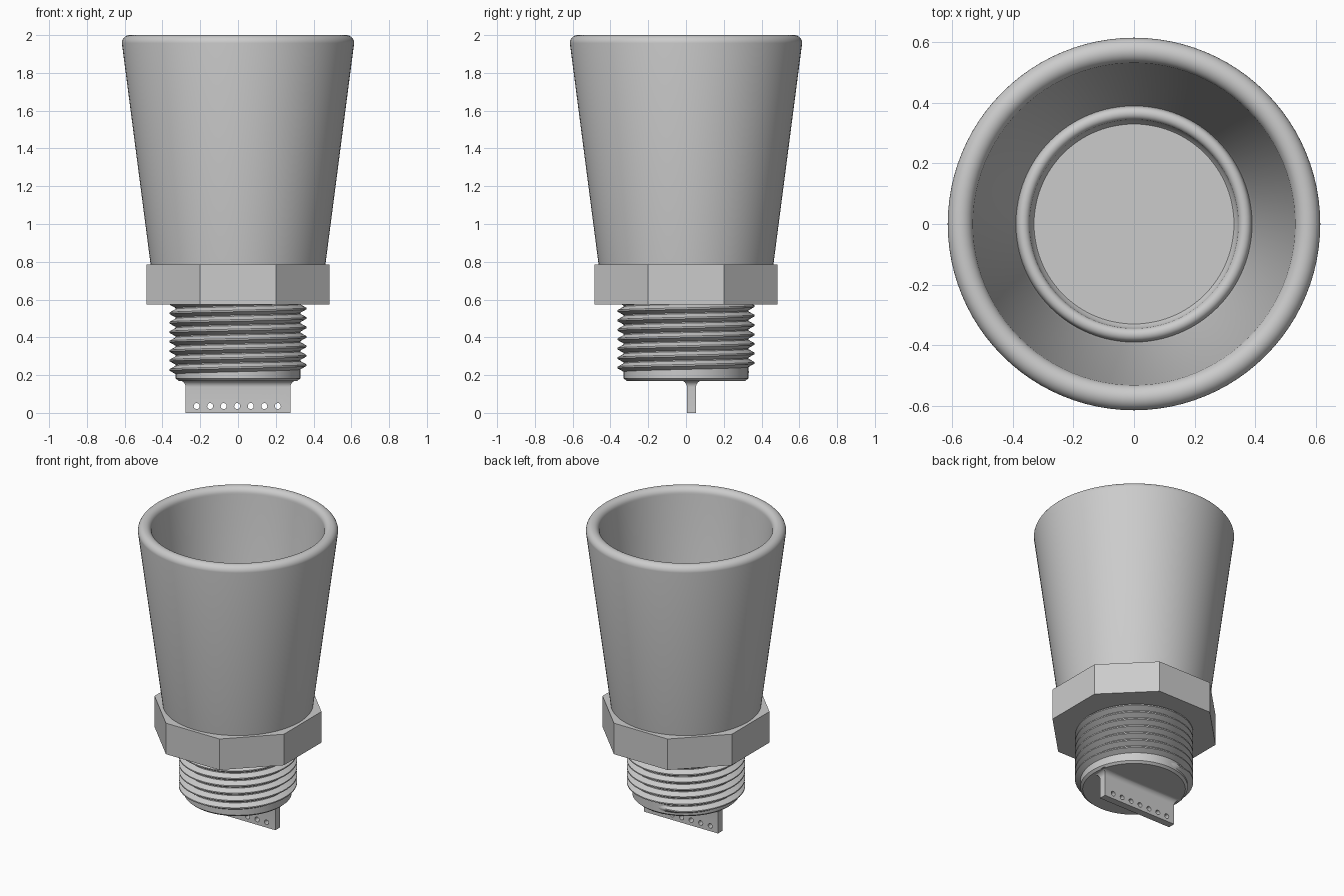
import bpy, bmesh, math
from math import sin, cos, pi, radians

default = bpy.data.objects.get("Cube")
if default:
    bpy.data.objects.remove(default)

grey = bpy.data.materials.new("light_grey")
grey.use_nodes = True
COLOUR = (0.6, 0.6, 0.6, 1)
grey.diffuse_color = COLOUR
grey.node_tree.nodes["Principled BSDF"].inputs["Base Color"].default_value = COLOUR


def finish(name, bm, angle=None):
    """Turn a bmesh into a named object, optionally smooth below an angle."""
    bmesh.ops.recalc_face_normals(bm, faces=bm.faces)
    mesh = bpy.data.meshes.new(name)
    bm.to_mesh(mesh)
    bm.free()
    mesh.materials.append(grey)
    obj = bpy.data.objects.new(name, mesh)
    bpy.context.collection.objects.link(obj)
    if angle:
        bpy.ops.object.select_all(action='DESELECT')
        bpy.context.view_layer.objects.active = obj
        obj.select_set(True)
        bpy.ops.object.shade_smooth_by_angle(angle=radians(angle))
    return obj


def bridge(bm, rings, closed=True):
    """Join successive rings of vertices with quads."""
    for low, high in zip(rings, rings[1:]):
        n = len(low)
        for i in range(n if closed else n - 1):
            j = (i + 1) % n
            bm.faces.new((low[i], low[j], high[j], high[i]))


def revolve(name, profile, sides, turn=0.0, angle=None):
    """Lathe (radius, height) points around z and cap both ends."""
    bm = bmesh.new()
    steps = [turn + 2 * pi * i / sides for i in range(sides)]
    rings = [[bm.verts.new((r * cos(a), r * sin(a), z)) for a in steps]
             for r, z in profile]
    bridge(bm, rings)
    bm.faces.new(rings[0])
    bm.faces.new(rings[-1])
    return finish(name, bm, angle)


def arc(r, z, radius, start, end, steps=10):
    return [(r + radius * cos(radians(start + (end - start) * i / steps)),
             z + radius * sin(radians(start + (end - start) * i / steps)))
            for i in range(steps + 1)]


# Tapered cup with a rounded rim, an inner bead and a flat floor
cup = [(0.462, 0.78)]
cup += arc(0.573, 1.958, 0.042, 0, 180, 14)
cup += [(0.397, 0.9), (0.39, 0.875)]
cup += arc(0.366, 0.88, 0.022, 0, 180)
cup += [(0.342, 0.865), (0.33, 0.85)]
revolve("tapered_cup", cup, 96, angle=35)

# Octagonal nut with flats facing the axes
revolve("octagonal_nut", [(0.525, 0.575), (0.525, 0.785)], 8, turn=pi / 8)

# Core of the threaded stem, chamfered at the bottom
revolve("threaded_stem", [(0.315, 0.17), (0.33, 0.183), (0.33, 0.58)], 96, angle=30)

# Helical thread ridge that fades in at its start
PITCH, STEPS, TURNS = 0.05, 72, 7.6
bm = bmesh.new()
sections = []
for i in range(int(STEPS * TURNS) + 1):
    a = pi / 2 + 2 * pi * i / STEPS
    z = 0.215 + PITCH * i / STEPS
    crest = 0.325 + 0.038 * min(1, i / 6)
    sections.append([bm.verts.new((r * cos(a), r * sin(a), z + dz * PITCH))
                     for r, dz in ((0.325, -0.5), (crest, -0.08),
                                   (crest, 0.08), (0.325, 0.5))])
bridge(bm, sections)
bm.faces.new(sections[0])
bm.faces.new(sections[-1])
finish("screw_thread", bm, 30)

# Flat tab under the stem, flaring into it with a fillet
FILLET, TAB_Y = 0.036, 0.029
bm = bmesh.new()
levels = [(0, 0.0)]
for i in range(9):
    t = pi / 2 * i / 8
    levels.append((FILLET * (1 - cos(t)), 0.172 - FILLET + FILLET * sin(t)))
rings = [[bm.verts.new((sx * (0.277 + grow), TAB_Y + sy * (0.024 + grow), z))
          for sx, sy in ((-1, -1), (1, -1), (1, 1), (-1, 1))]
         for grow, z in levels]
bridge(bm, rings)
bm.faces.new(rings[0])
bm.faces.new(rings[-1])
tab = finish("perforated_tab", bm)

# Row of seven round holes through the tab
bm = bmesh.new()
for i in range(-3, 4):
    rings = [[bm.verts.new((0.0715 * i - 0.004 + 0.016 * cos(2 * pi * k / 20), y,
                            0.036 + 0.016 * sin(2 * pi * k / 20)))
              for k in range(20)] for y in (-0.1, 0.2)]
    bridge(bm, rings)
    bm.faces.new(rings[0])
    bm.faces.new(rings[1])
cutter = finish("hole_cutter", bm)
cutter.hide_render = True
cutter.hide_viewport = True
cutter.display_type = 'WIRE'
holes = tab.modifiers.new("holes", 'BOOLEAN')
holes.operation = 'DIFFERENCE'
holes.solver = 'EXACT'
holes.object = cutter
bpy.ops.object.select_all(action='DESELECT')
bpy.context.view_layer.objects.active = tab
tab.select_set(True)
bpy.ops.object.shade_smooth_by_angle(angle=radians(30))
